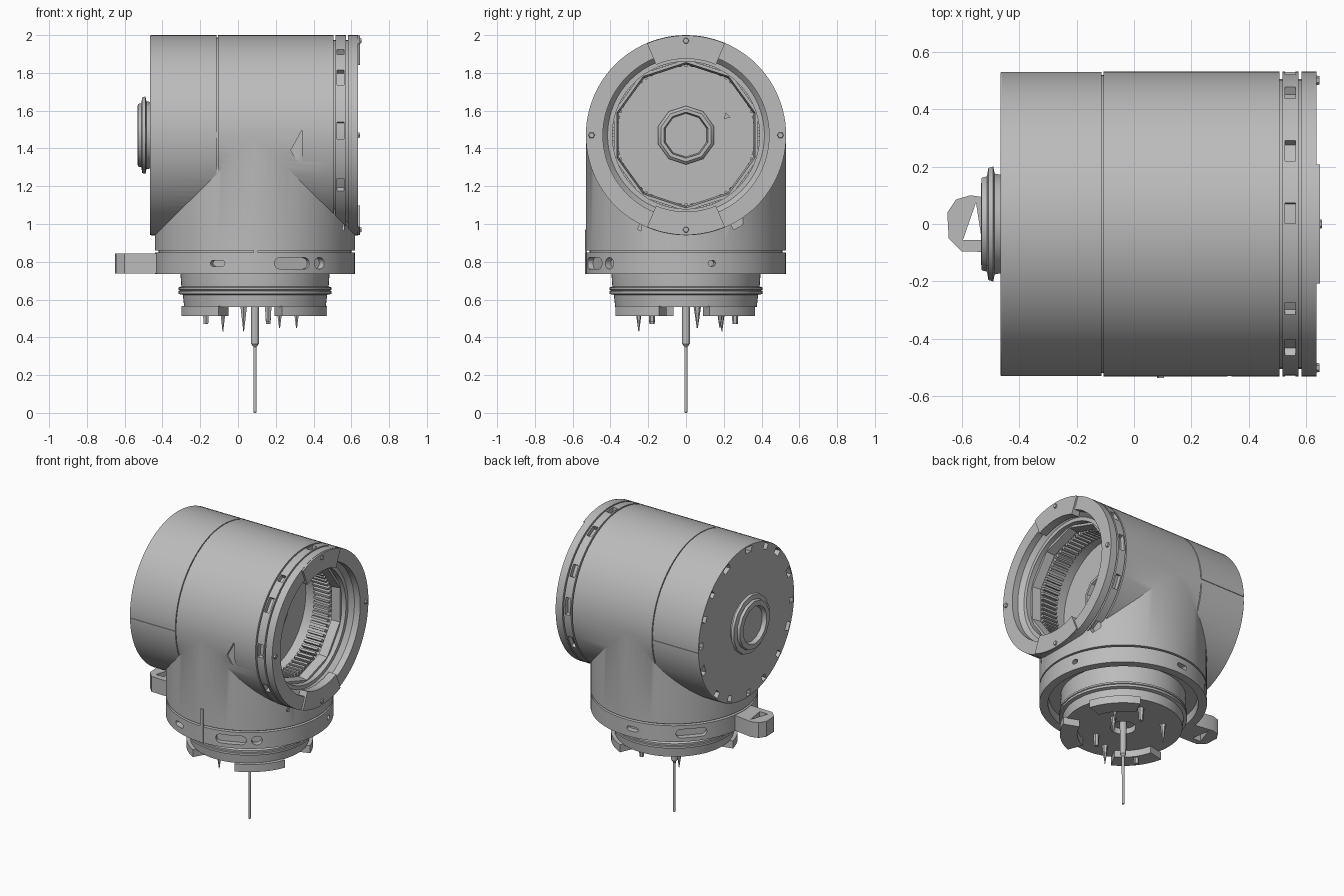
import bpy, bmesh, math, random
from math import cos, sin, pi, radians
from mathutils import Matrix, Vector

random.seed(4)
if "Cube" in bpy.data.objects:
    bpy.data.objects.remove(bpy.data.objects["Cube"])

grey = bpy.data.materials.new("satin grey")
grey.use_nodes = True
tone = (0.5, 0.5, 0.5, 1)
grey.diffuse_color = tone
grey.node_tree.nodes["Principled BSDF"].inputs["Base Color"].default_value = tone

# Frames: the barrel lies along x, the base stands on z
BARREL = Matrix.Translation((0, 0, 1.47)) @ Matrix.Rotation(pi / 2, 4, 'Y')
BASE = Matrix.Translation((0.09, 0, 0))
parts = []


def finish(name, bm, frame):
    bmesh.ops.remove_doubles(bm, verts=bm.verts, dist=1e-5)
    bmesh.ops.recalc_face_normals(bm, faces=bm.faces)
    bm.transform(frame)
    mesh = bpy.data.meshes.new(name)
    bm.to_mesh(mesh)
    bm.free()
    mesh.materials.append(grey)
    ob = bpy.data.objects.new(name, mesh)
    bpy.context.collection.objects.link(ob)
    parts.append(ob)
    return ob


def lathe(name, profile, frame, closed=False, steps=96):
    """Turn (radius, height) points around the frame's z axis."""
    bm = bmesh.new()
    vs = [bm.verts.new((r, 0, h)) for r, h in profile]
    pairs = list(zip(vs, vs[1:])) + ([(vs[-1], vs[0])] if closed else [])
    edges = [bm.edges.new(p) for p in pairs]
    bmesh.ops.spin(bm, geom=vs + edges, cent=(0, 0, 0), axis=(0, 0, 1),
                   angle=2 * pi, steps=steps)
    return finish(name, bm, frame)


def add_prism(bm, outline, low, high):
    face = bm.faces.new([bm.verts.new((x, y, low)) for x, y in outline])
    top = bmesh.ops.extrude_face_region(bm, geom=[face])["geom"]
    bmesh.ops.translate(bm, vec=(0, 0, high - low),
                        verts=[v for v in top if isinstance(v, bmesh.types.BMVert)])


def prisms(name, outlines, low, high, frame):
    bm = bmesh.new()
    for o in outlines:
        add_prism(bm, o, low, high)
    return finish(name, bm, frame)


def arc(r0, r1, mid, width, n=12):
    """Outline of a ring segment, angles in degrees."""
    angles = [radians(mid - width / 2 + width * i / n) for i in range(n + 1)]
    return ([(r1 * cos(a), r1 * sin(a)) for a in angles]
            + [(r0 * cos(a), r0 * sin(a)) for a in reversed(angles)])


def boolean(ob, tool, operation='DIFFERENCE'):
    mod = ob.modifiers.new("cut", 'BOOLEAN')
    mod.operation, mod.object, mod.solver = operation, tool, 'EXACT'
    bpy.context.view_layer.objects.active = ob
    bpy.ops.object.modifier_apply(modifier=mod.name)
    parts.remove(tool)
    bpy.data.objects.remove(tool)


def groove(x, w, d):
    return [(0.53, x - w), (0.53 - d, x - w), (0.53 - d, x + w), (0.53, x + w)]


# Housing: horizontal barrel merged with an upright barrel
housing = lathe("housing", [(0, -0.465), (0.527, -0.465), (0.53, -0.46)]
                + groove(-0.11, 0.003, 0.012) + groove(0.511, 0.005, 0.025)
                + groove(0.578, 0.005, 0.025) + [(0.53, 0.635), (0, 0.635)], BARREL)
boolean(housing, lathe("upright", [(0, 0.86), (0.529, 0.86), (0.529, 1.465), (0, 1.465)],
                       BASE), 'UNION')
boolean(housing, lathe("bore", [(0, 0.25), (0.39, 0.25), (0.39, 0.56), (0.415, 0.56),
                                (0.44, 0.59), (0.44, 0.7), (0, 0.7)], BARREL))
boolean(housing, prisms("rim_slots", [arc(0.478, 0.518, 22.5 * i + random.uniform(-5, 5),
                        random.uniform(4, 8), 6) for i in range(16)], -0.5, -0.41, BARREL))
boolean(housing, prisms("band_slots", [arc(0.5, 0.56, 30 * i + random.uniform(-6, 6),
                        random.uniform(5, 14), 6) for i in range(12)], 0.525, 0.562, BARREL))
for side in (-1, 1):
    # Shallow seam along the barrel flank
    seam = [(-0.5, -0.525), (-0.11, -0.525), (-0.11, -0.56), (-0.5, -0.56)]
    boolean(housing, prisms("seam", [[(x, -side * y) for x, y in seam]],
                            1.455, 1.488, Matrix.Identity(4)))
# Triangular nick on the front
upright_plane = Matrix.Translation((0, -0.5, 0)) @ Matrix.Rotation(pi / 2, 4, 'X')
boolean(housing, prisms("nick", [[(0.28, 1.39), (0.34, 1.5), (0.34, 1.32), (0.31, 1.34)]],
                        0.01, 0.1, upright_plane))

# Clamp pads and screws on the open rim
prisms("rim_pads", [arc(0.405, 0.528, a, 46) for a in (0, 180)], 0.59, 0.647, BARREL)
bm = bmesh.new()
for i in range(4):
    a = i * pi / 2
    bmesh.ops.create_cone(bm, cap_ends=True, segments=6, radius1=0.02, radius2=0.014, depth=0.02,
                          matrix=Matrix.Translation((0.5 * cos(a), 0.5 * sin(a),
                                                     0.636 if i % 2 else 0.645)))
finish("rim_screws", bm, BARREL)

# Faceted retaining ring, toothed ring and hub inside the bore
lathe("retaining_ring", [(0.402, 0.47), (0.402, 0.53), (0.385, 0.53), (0.375, 0.47)],
      BARREL, True, 10)
prisms("inner_teeth", [arc(0.362, 0.395, 5 * i, 2.4, 1) for i in range(72)],
       0.33, 0.45, BARREL)
lathe("bore_hub", [(0.155, 0.24), (0.155, 0.275), (0.14, 0.29), (0.122, 0.29), (0.115, 0.255),
                   (0.115, 0.24)], BARREL, True, 10)
prisms("floor_mark", [[(-0.12, 0.21), (-0.095, 0.235), (-0.085, 0.2)]], 0.249, 0.258, BARREL)

# Stepped boss on the closed end
lathe("end_boss", [(0, -0.46), (0.175, -0.46), (0.18, -0.485), (0.205, -0.49), (0.2, -0.507),
                   (0.17, -0.512), (0.165, -0.53), (0.13, -0.533), (0.12, -0.505),
                   (0, -0.505)], BARREL, steps=14)

# Collar and stepped neck
collar = lathe("collar_and_neck", [
    (0, 0.6), (0.08, 0.6), (0.08, 0.56), (0.375, 0.56), (0.382, 0.625), (0.405, 0.63),
    (0.405, 0.645), (0.397, 0.648), (0.405, 0.652), (0.405, 0.664), (0.39, 0.67), (0.395, 0.74),
    (0.395, 0.79), (0.47, 0.79), (0.475, 0.735), (0.53, 0.735), (0.53, 0.848), (0.51, 0.85),
    (0.51, 0.865), (0, 0.865)], BASE)


def slot_cutter(angle, half_length, half_height):
    ends = [(s * half_length + half_height * cos(t), half_height * sin(t))
            for s, start in ((1, -pi / 2), (-1, pi / 2))
            for t in (start + pi * k / 8 for k in range(9))]
    frame = (BASE @ Matrix.Translation((0, 0, 0.792)) @ Matrix.Rotation(radians(angle), 4, 'Z')
             @ Matrix.Rotation(pi / 2, 4, 'Z') @ Matrix.Rotation(pi / 2, 4, 'X'))
    return prisms("slot", [ends], 0.49, 0.6, frame)


for angle, length, height in ((-68, 0.07, 0.03), (137, 0.07, 0.03), (-112, 0.025, 0.016),
                              (95, 0.025, 0.016), (15, 0.004, 0.016), (-50, 0.004, 0.03)):
    boolean(collar, slot_cutter(angle, length, height))

# Small upright rib on the collar front
prisms("collar_rib", [[(0.08, 0.735), (0.105, 0.735), (0.105, 0.97), (0.085, 0.97)]],
       0.025, 0.036, upright_plane)

# Clasp lug with a triangular eye
lug = prisms("clasp_lug", [[(-0.43, -0.1), (-0.6, -0.095), (-0.645, -0.05), (-0.65, 0.04),
                            (-0.62, 0.085), (-0.57, 0.1), (-0.43, 0.08)]],
             0.738, 0.845, Matrix.Identity(4))
boolean(lug, prisms("eye", [[(-0.595, -0.055), (-0.53, -0.055), (-0.55, 0.075)]],
                    0.7, 0.9, Matrix.Identity(4)))

# Bayonet feet under the neck
prisms("bayonet_feet", [arc(0.29, 0.4, a, 48) for a in (42, 217, -45)], 0.512, 0.565, BASE)

# Contact pins, tapered spikes and the central probe
bm = bmesh.new()
for x, y, tip, thin in ((-0.26, -0.18, 0.47, 0.014), (-0.17, 0.19, 0.43, 0.002),
                        (-0.06, -0.25, 0.43, 0.002), (0.07, 0.26, 0.47, 0.014),
                        (0.07, -0.18, 0.48, 0.014), (0.13, 0.06, 0.45, 0.003),
                        (0.22, 0.18, 0.45, 0.003)):
    bmesh.ops.create_cone(bm, cap_ends=True, segments=6, radius1=thin, radius2=0.02,
                          depth=0.565 - tip,
                          matrix=Matrix.Translation((x, y, (0.565 + tip) / 2)))
finish("contact_pins", bm, BASE)
lathe("probe", [(0, 0), (0.008, 0.004), (0.009, 0.35), (0.02, 0.365), (0.022, 0.61),
                (0, 0.61)], BASE, steps=12)

# Smooth curves, crisp edges
bpy.ops.object.select_all(action='DESELECT')
for ob in parts:
    ob.select_set(True)
bpy.context.view_layer.objects.active = housing
bpy.ops.object.shade_smooth_by_angle(angle=radians(28))
